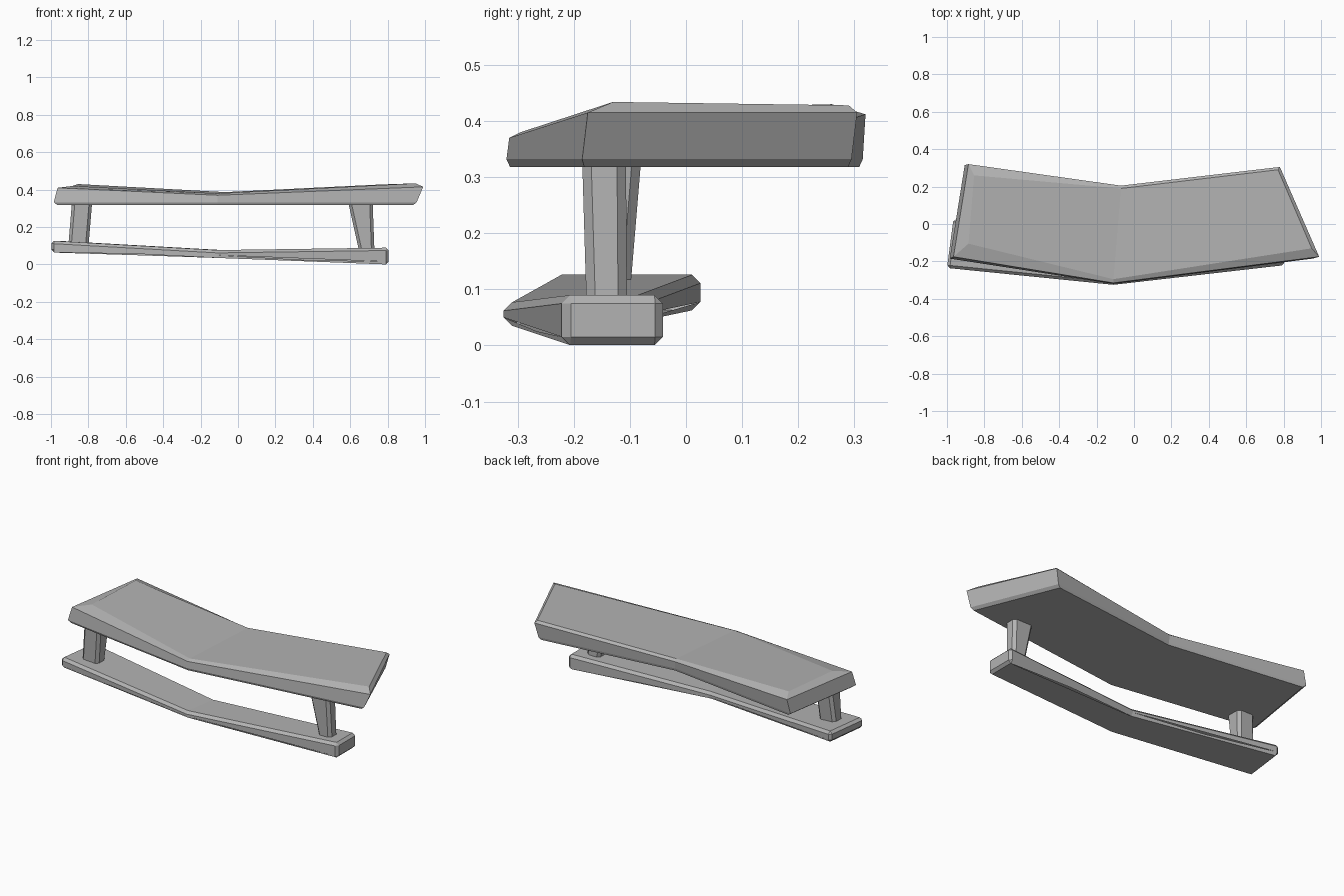
import bpy
import bmesh
from mathutils import Vector

default = bpy.data.objects.get("Cube")
if default:
    bpy.data.objects.remove(default)

grey = bpy.data.materials.new("plain grey")
grey.use_nodes = True
colour = (0.45, 0.45, 0.45, 1)
grey.diffuse_color = colour
grey.node_tree.nodes["Principled BSDF"].inputs["Base Color"].default_value = colour


def loft(bm, rings):
    """Join matching rings of points with side faces, return the vertex rings."""
    loops = [[bm.verts.new(point) for point in ring] for ring in rings]
    for low, high in zip(loops, loops[1:]):
        count = len(low)
        for i in range(count):
            j = (i + 1) % count
            bm.faces.new((low[i], low[j], high[j], high[i]))
    return loops


def cap_bent(bm, loop):
    """Close a six-point ring with two faces that meet at the bend."""
    front_left, front_mid, front_right, back_right, back_mid, back_left = loop
    bm.faces.new((front_left, front_mid, back_mid, back_left))
    bm.faces.new((front_mid, front_right, back_right, back_mid))


def finish(name, bm):
    bmesh.ops.recalc_face_normals(bm, faces=bm.faces[:])
    mesh = bpy.data.meshes.new(name)
    bm.to_mesh(mesh)
    bm.free()
    mesh.materials.append(grey)
    obj = bpy.data.objects.new(name, mesh)
    bpy.context.collection.objects.link(obj)
    return obj


# Seat slab: corner, lean of the side, rim height, crown height, crown inset
seat_corners = [
    ((-.985, -.185), (.02, .01), .41, .42, (.08, .07)),
    ((-.11, -.32), (0, .005), .37, .38, (0, .02)),
    ((.955, -.185), (.035, .01), .415, .434, (-.04, .045)),
    ((.76, .295), (.02, .01), .415, .428, (-.01, -.015)),
    ((-.07, .2), (0, .005), .375, .387, (0, -.015)),
    ((-.905, .315), (.02, .005), .412, .43, (.03, -.06)),
]
bottom, low_rim, high_rim, crown = [], [], [], []
for corner, lean, rim_z, crown_z, inset in seat_corners:
    base = Vector(corner)
    edge = base + Vector(lean)
    bottom.append((*(base * .98), .318))
    low_rim.append((*base, .332))
    high_rim.append((*edge, rim_z))
    crown.append((*(edge + Vector(inset)), crown_z))
bm = bmesh.new()
loops = loft(bm, [bottom, low_rim, high_rim, crown])
cap_bent(bm, loops[0])
cap_bent(bm, loops[-1])
finish("seat_slab", bm)

# Base plank: bent strip with chamfered outer edges
plank_corners = [
    (-1, -.235, .065, .127),
    (-.11, -.325, .035, .077),
    (.805, -.22, 0, .09),
    (.805, -.04, 0, .09),
    (-.08, -.105, .035, .077),
    (-.965, .028, .063, .127),
]
bm = bmesh.new()
lower = [(x, y, z) for x, y, z, top in plank_corners]
upper = [(x, y, top) for x, y, z, top in plank_corners]
loops = loft(bm, [lower, upper])
for loop in loops:
    cap_bent(bm, loop)
middle = {loop[i] for loop in loops for i in (1, 4)}
rims = [e for e in bm.edges if not (e.verts[0] in middle and e.verts[1] in middle)]
bmesh.ops.bevel(bm, geom=rims, offset=.015, offset_type='OFFSET',
                segments=1, affect='EDGES', clamp_overlap=True)
finish("base_plank", bm)


# Support posts: tapered, chamfered bars
def post_ring(left, right, front, back, z, cut=.016):
    return [
        (left + cut, front, z), (right - cut, front, z),
        (right, front + cut, z), (right, back - cut, z),
        (right - cut, back, z), (left + cut, back, z),
        (left, back - cut, z), (left, front + cut, z),
    ]


def post(name, foot, head):
    bm = bmesh.new()
    loops = loft(bm, [post_ring(*foot), post_ring(*head)])
    for loop in loops:
        bm.faces.new(loop)
    finish(name, bm)


post("left_post", (.65, .73, -.177, -.105, .06), (.59, .72, -.185, -.107, .33))
post("right_post", (-.908, -.8, -.175, -.1, .09), (-.888, -.78, -.183, -.08, .33))
